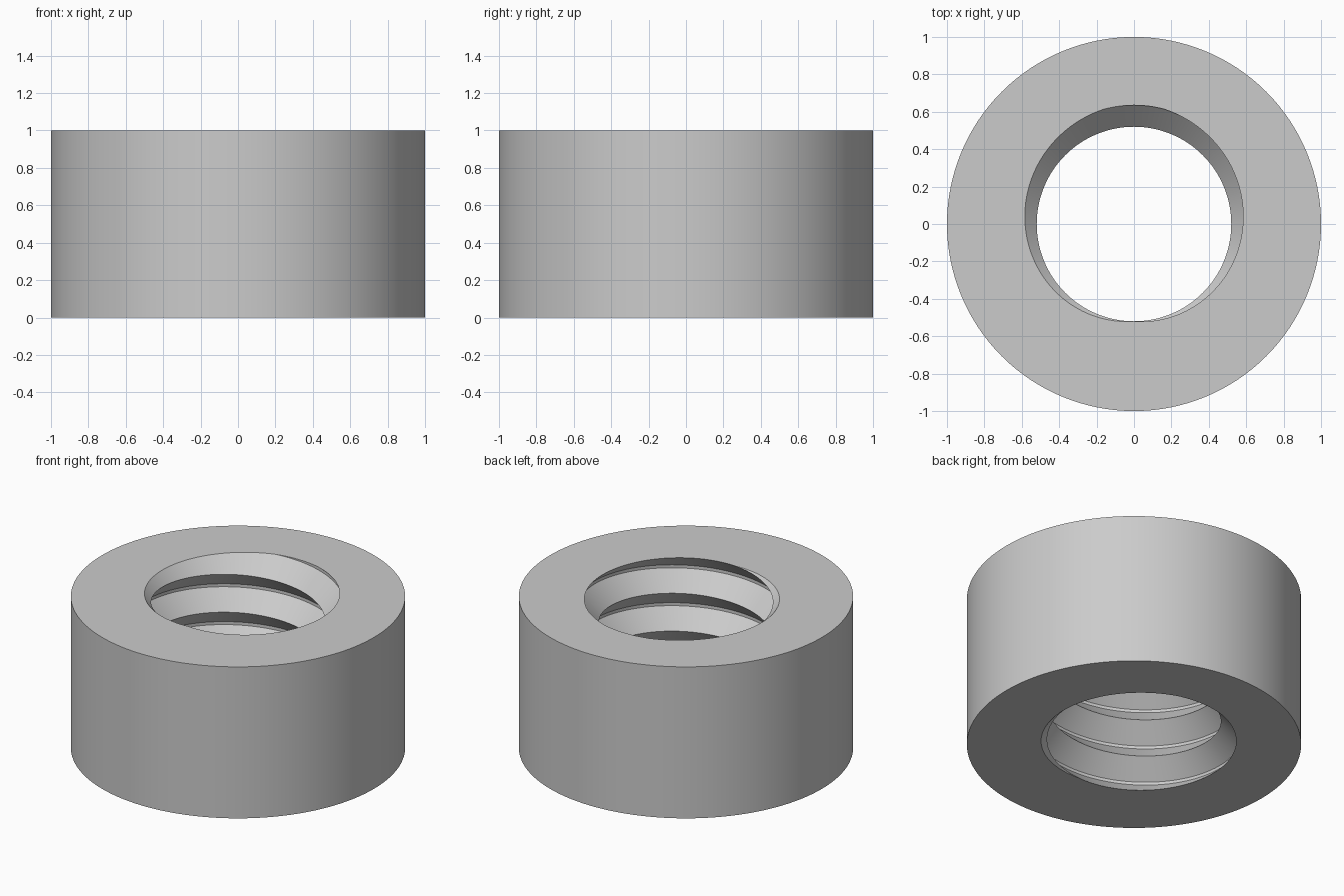
import bpy, bmesh, math
from mathutils import Vector

cube = bpy.data.objects.get("Cube")
if cube:
    bpy.data.objects.remove(cube, do_unlink=True)

OUTER, CREST, ROOT = 1.0, 0.52, 0.635
HEIGHT, PITCH, FLAT = 1.0, 0.25, 0.02
STEPS, TURNS = 128, 6
FLANK = (PITCH - FLAT) / 2

# One pitch of the thread: sharp crest, flank, narrow flat root, flank
PROFILE = [(CREST, 0), (ROOT, FLANK), (ROOT, FLANK + FLAT), (CREST, PITCH)]


def polar(radius, angle, z):
    return Vector((radius * math.cos(angle), radius * math.sin(angle), z))


bm = bmesh.new()

# Right-handed internal thread, swept past both ends
rows = []
for i in range(STEPS * TURNS + 1):
    angle = 2 * math.pi * i / STEPS - math.pi / 2
    rise = PITCH * (i / STEPS - 1)
    rows.append([bm.verts.new(polar(r, angle, z + rise)) for r, z in PROFILE])
for a, b in zip(rows, rows[1:]):
    for j in range(len(PROFILE) - 1):
        bm.faces.new((a[j], a[j + 1], b[j + 1], b[j]))
bmesh.ops.remove_doubles(bm, verts=bm.verts[:], dist=1e-5)

# Trim the thread flush with the two end faces
for z, up in ((0, -1), (HEIGHT, 1)):
    bmesh.ops.bisect_plane(bm, geom=bm.verts[:] + bm.edges[:] + bm.faces[:], dist=1e-5,
                           plane_co=(0, 0, z), plane_no=(0, 0, up), clear_outer=True)

# Outer cylinder wall
wall = [[bm.verts.new(polar(OUTER, 2 * math.pi * i / STEPS, z)) for z in (0, HEIGHT)]
        for i in range(STEPS)]
for i, (low, high) in enumerate(wall):
    next_low, next_high = wall[(i + 1) % STEPS]
    bm.faces.new((low, next_low, next_high, high))

# Flat annular end faces between the wall and the bore
for z, up in ((0, -1), (HEIGHT, 1)):
    rim = [e for e in bm.edges if e.is_boundary
           and all(abs(v.co.z - z) < 1e-4 for v in e.verts)]
    bmesh.ops.triangle_fill(bm, edges=rim, use_beauty=True, normal=(0, 0, up))

bmesh.ops.recalc_face_normals(bm, faces=bm.faces[:])
mesh = bpy.data.meshes.new("threaded_ring")
bm.to_mesh(mesh)
bm.free()

ring = bpy.data.objects.new("threaded_ring", mesh)
bpy.context.collection.objects.link(ring)

# Plain grey metal
grey = bpy.data.materials.new("plain grey")
grey.use_nodes = True
color = (0.6, 0.6, 0.6, 1)
grey.diffuse_color = color
grey.node_tree.nodes["Principled BSDF"].inputs["Base Color"].default_value = color
mesh.materials.append(grey)

bpy.context.view_layer.objects.active = ring
ring.select_set(True)
bpy.ops.object.shade_smooth_by_angle(angle=math.radians(30))
